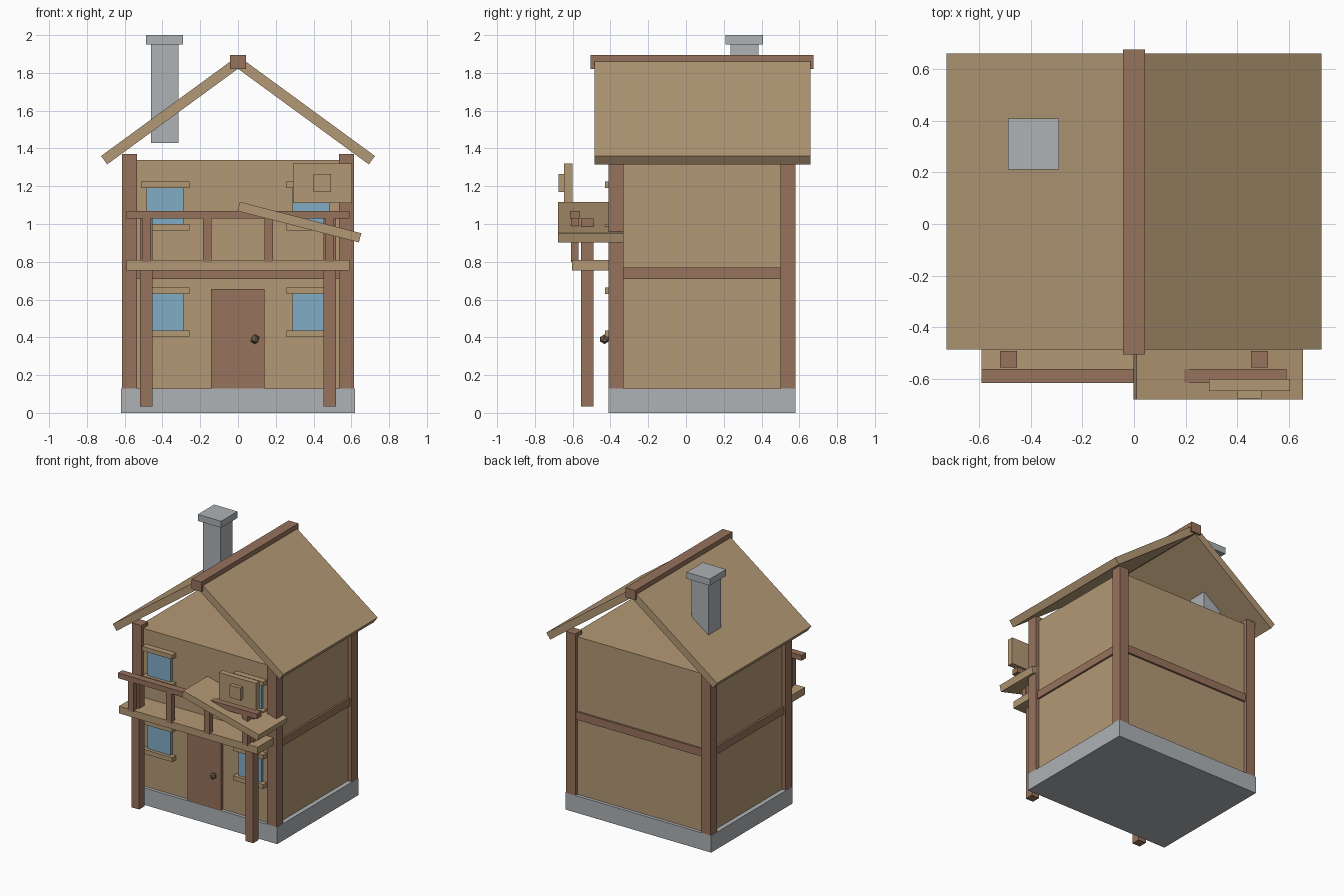
import bpy
from math import radians, atan2, cos, sin, hypot
from mathutils import Matrix

default = bpy.data.objects.get("Cube")
if default:
    bpy.data.objects.remove(default, do_unlink=True)


def srgb(*rgb):
    return tuple((c / 255 / 12.92) if c < 11 else ((c / 255 + 0.055) / 1.055) ** 2.4
                 for c in rgb) + (1.0,)


def material(name, colour):
    m = bpy.data.materials.new(name)
    m.use_nodes = True
    m.diffuse_color = colour
    m.node_tree.nodes["Principled BSDF"].inputs["Base Color"].default_value = colour
    return m


TAN = material("tan planks", srgb(180, 153, 117))
BROWN = material("brown timber", srgb(151, 114, 92))
GREY = material("grey stone", srgb(174, 178, 181))
BLUE = material("blue glass", srgb(129, 172, 197))
KNOB = material("knob wood", srgb(124, 103, 80))


def box(name, mat, x, y, z, turn=0.0):
    """Box from (min, max) ranges, optionally turned about its own y axis."""
    bpy.ops.mesh.primitive_cube_add(size=1)
    ob = bpy.context.object
    ob.name = name
    size = [r[1] - r[0] for r in (x, y, z)]
    mid = [(r[0] + r[1]) / 2 for r in (x, y, z)]
    ob.data.transform(Matrix.Translation(mid) @ Matrix.Rotation(turn, 4, 'Y')
                      @ Matrix.Diagonal((*size, 1)))
    ob.data.materials.append(mat)
    return ob


def about(c, half):
    return (c - half, c + half)


# Main body
box("foundation", GREY, (-.62, .62), (-.41, .58), (0, .13))
box("walls", TAN, (-.585, .585), (-.385, .555), (.13, 1.34))
box("floor_band", BROWN, (-.6, .6), (-.4, .57), (.71, .77))
for sx, side in ((-1, "right"), (1, "left")):
    for y, end in ((-.37, "front"), (.54, "back")):
        box(f"corner_post_{end}_{side}", BROWN, about(sx * .575, .04), about(y, .04), (.13, 1.37))

# Roof slopes meeting at the ridge
run, rise, thick = .725, .53, .055
angle, length = atan2(rise, run), hypot(run, rise)
for sx, side in ((-1, "right"), (1, "left")):
    cx = sx * (run / 2 - thick / 2 * sin(angle))
    cz = 1.36 + rise / 2 - thick / 2 * cos(angle)
    box(f"roof_{side}", TAN, about(cx, length / 2), (-.485, .66),
        about(cz, thick / 2), sx * angle)
box("ridge_beam", BROWN, (-.042, .042), (-.505, .675), (1.82, 1.895))

# Chimney
box("chimney", GREY, (-.46, -.315), (.235, .385), (1.43, 1.95))
box("chimney_cap", GREY, (-.488, -.29), (.21, .408), (1.95, 2))

# Windows with sills and lintels
for sx, side in ((-1, "right"), (1, "left")):
    for z, level in ((.533, "lower"), (1.095, "upper")):
        x = sx * .386
        box(f"window_{level}_{side}", BLUE, about(x, .098), (-.405, -.38), about(z, .098))
        for dz, part in ((-.113, "sill"), (.113, "lintel")):
            box(f"{part}_{level}_{side}", TAN, about(x, .128), (-.43, -.38), about(z + dz, .017))

# Door and faceted knob
box("door", BROWN, (-.143, .14), (-.408, -.38), (.125, .657))
box("knob_stem", KNOB, about(.09, .01), (-.435, -.4), about(.39, .01))
bpy.ops.mesh.primitive_ico_sphere_add(subdivisions=1, radius=.026, location=(.09, -.432, .39))
knob = bpy.context.object
knob.name = "door_knob"
knob.data.materials.append(KNOB)

# Balcony
box("balcony_floor", TAN, (-.59, .59), (-.603, -.38), (.755, .81))
box("balcony_rail", BROWN, (-.59, .59), (-.615, -.56), (1.03, 1.07))
for i, x in enumerate((-.485, -.162, .162, .485)):
    box(f"baluster_{i + 1}", BROWN, about(x, .023), (-.61, -.568), (.8, 1.03))
for sx, side in ((-1, "right"), (1, "left")):
    box(f"balcony_post_{side}", BROWN, about(sx * .485, .033), (-.555, -.49), (.035, 1.03))

# Fallen board and hanging sign
box("fallen_board", TAN, about(.325, .332), (-.678, -.33), about(1.01, .025), radians(14.5))
box("sign_board", TAN, (.29, .603), (-.645, -.6), (1.112, 1.32))
box("sign_boss", TAN, (.4, .493), (-.675, -.645), (1.17, 1.265))
